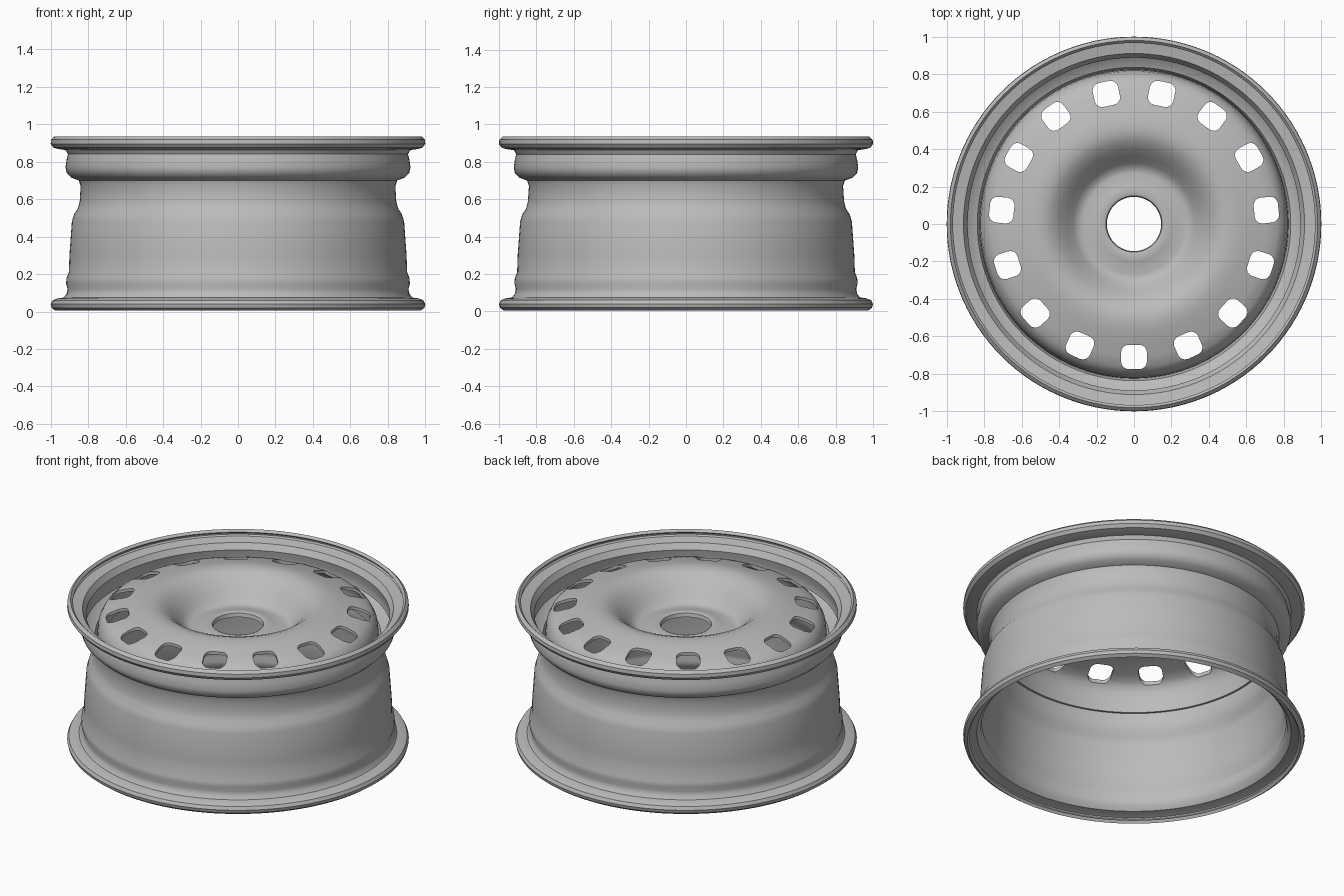
import bpy, bmesh, math
from mathutils import Matrix, Vector

if "Cube" in bpy.data.objects:
    bpy.data.objects.remove(bpy.data.objects["Cube"], do_unlink=True)

SEGMENTS = 120
HOLES = 15

steel = bpy.data.materials.new("grey steel")
steel.use_nodes = True
colour = (0.5, 0.5, 0.5, 1)
steel.diffuse_color = colour
steel.node_tree.nodes["Principled BSDF"].inputs["Base Color"].default_value = colour


def add_object(name, bm):
    bmesh.ops.recalc_face_normals(bm, faces=bm.faces)
    mesh = bpy.data.meshes.new(name)
    bm.to_mesh(mesh)
    bm.free()
    obj = bpy.data.objects.new(name, mesh)
    bpy.context.collection.objects.link(obj)
    mesh.materials.append(steel)
    return obj


def select(obj):
    bpy.ops.object.select_all(action='DESELECT')
    obj.select_set(True)
    bpy.context.view_layer.objects.active = obj


def thicken(path, thickness):
    """Closed section made by offsetting an (r, z) path to its left."""
    pts = [Vector(p) for p in path]
    inner = []
    for i, p in enumerate(pts):
        t = (pts[min(i + 1, len(pts) - 1)] - pts[max(i - 1, 0)]).normalized()
        inner.append(p + Vector((-t.y, t.x)) * thickness)
    return pts + inner[::-1]


def lathe(name, section):
    """Revolve a closed (r, z) section around the z axis."""
    bm = bmesh.new()
    rings = []
    for s in range(SEGMENTS):
        a = math.tau * s / SEGMENTS
        rings.append([bm.verts.new((r * math.cos(a), r * math.sin(a), z)) for r, z in section])
    n = len(section)
    for s in range(SEGMENTS):
        a, b = rings[s], rings[(s + 1) % SEGMENTS]
        for i in range(n):
            j = (i + 1) % n
            bm.faces.new((a[i], b[i], b[j], a[j]))
    return add_object(name, bm)


def smooth(obj):
    select(obj)
    bpy.ops.object.shade_smooth_by_angle(angle=math.radians(35))


# Rim barrel with rolled flanges, bead seats and drop centre
barrel_path = [
    (0.975, 0.005), (0.995, 0.02), (1.0, 0.04), (0.99, 0.06), (0.965, 0.07),
    (0.93, 0.075), (0.915, 0.095), (0.91, 0.12), (0.918, 0.15), (0.915, 0.18),
    (0.903, 0.21), (0.9, 0.3), (0.887, 0.48), (0.875, 0.52), (0.855, 0.55),
    (0.845, 0.59), (0.84, 0.67), (0.85, 0.7), (0.89, 0.715), (0.915, 0.74),
    (0.921, 0.77), (0.915, 0.81), (0.908, 0.84), (0.92, 0.862), (0.96, 0.868),
    (0.985, 0.875), (1.0, 0.895), (0.998, 0.918), (0.98, 0.935)]
rim = lathe("rim_barrel", thicken(barrel_path, 0.02))
smooth(rim)

# Wheel disc: skirt, sloping hole band, raised crown, central bowl and hub lip
disc_path = [
    (0.825, 0.66), (0.822, 0.74), (0.815, 0.79), (0.795, 0.83), (0.765, 0.857),
    (0.71, 0.876), (0.64, 0.895), (0.58, 0.912), (0.53, 0.92), (0.485, 0.919),
    (0.445, 0.905), (0.4, 0.872), (0.36, 0.83), (0.325, 0.79), (0.3, 0.768),
    (0.27, 0.762), (0.2, 0.778), (0.165, 0.784), (0.15, 0.778), (0.145, 0.755)]
disc = lathe("wheel_disc", thicken(disc_path, 0.018))

# Ring of rounded vent holes cut through the disc
bm = bmesh.new()
for k in range(HOLES):
    turn = Matrix.Rotation(math.tau * k / HOLES - math.pi / 2, 4, 'Z')
    place = turn @ Matrix.Translation((0.71, 0, 0.87))
    size = Matrix.Diagonal((0.13, 0.138, 0.3, 1))
    verts = bmesh.ops.create_cube(bm, size=1, matrix=place @ size)["verts"]
    upright = {e for v in verts for e in v.link_edges
               if abs((e.verts[0].co - e.verts[1].co).z) > 0.2}
    bmesh.ops.bevel(bm, geom=list(upright), offset=0.04, segments=4,
                    profile=0.5, affect='EDGES')
cutter = add_object("vent_cutter", bm)
cutter.hide_render = True

cut = disc.modifiers.new("vents", 'BOOLEAN')
cut.operation = 'DIFFERENCE'
cut.solver = 'EXACT'
cut.object = cutter
select(disc)
bpy.ops.object.modifier_apply(modifier=cut.name)
bpy.data.objects.remove(cutter, do_unlink=True)
smooth(disc)
